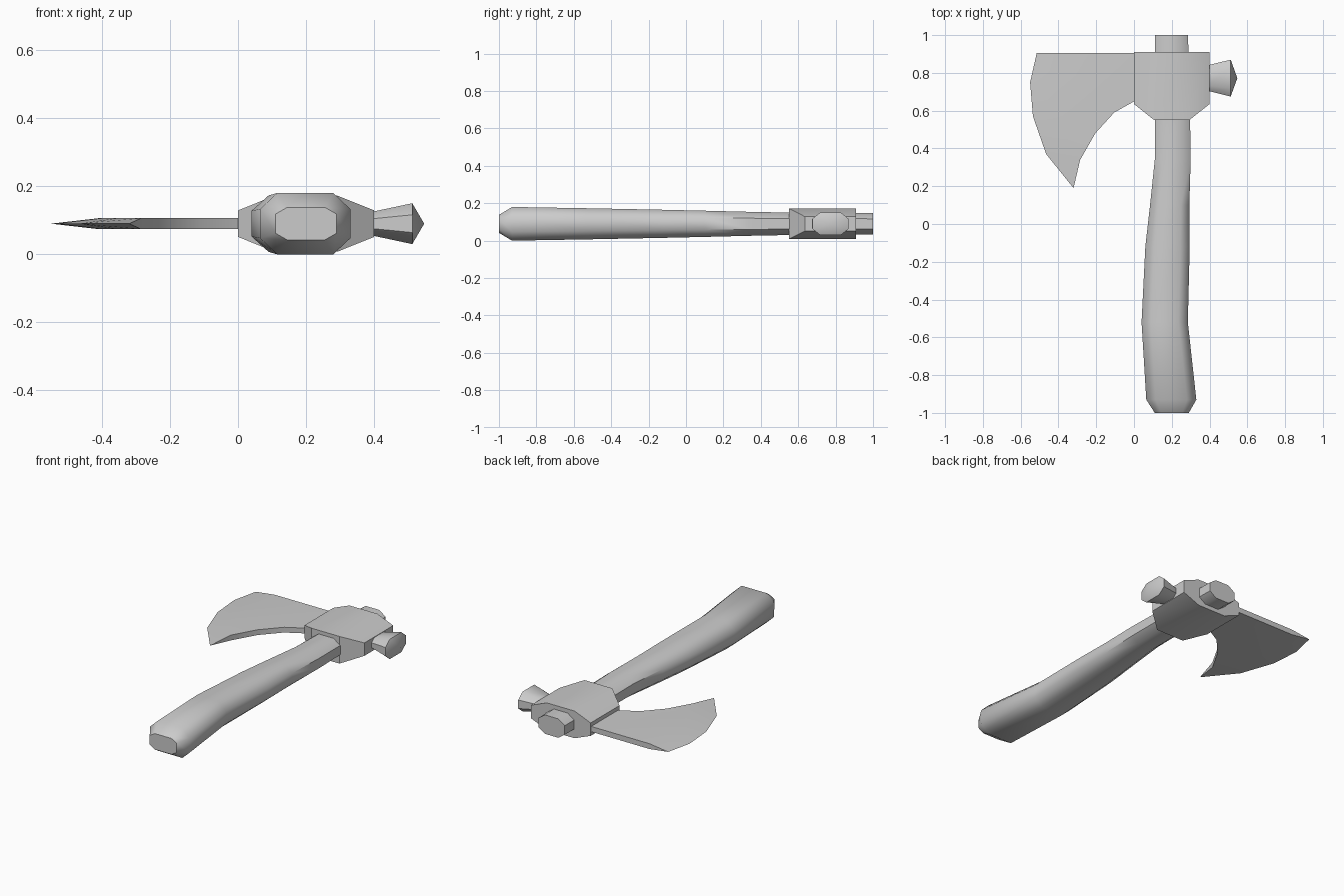
import bpy, bmesh
from math import radians

if "Cube" in bpy.data.objects:
    bpy.data.objects.remove(bpy.data.objects["Cube"])

ZC = 0.09  # mid-plane height of the whole axe


def finish(name, bm, angle):
    bmesh.ops.recalc_face_normals(bm, faces=bm.faces[:])
    me = bpy.data.meshes.new(name)
    bm.to_mesh(me)
    bm.free()
    ob = bpy.data.objects.new(name, me)
    bpy.context.collection.objects.link(ob)
    me.shade_smooth()
    me.set_sharp_from_angle(angle=radians(angle))
    return ob


def octagon(u0, u1, v0, v1, cu, cv):
    """Rectangle with cut corners."""
    return [(u0, v0 + cv), (u0, v1 - cv), (u0 + cu, v1), (u1 - cu, v1),
            (u1, v1 - cv), (u1, v0 + cv), (u1 - cu, v0), (u0 + cu, v0)]


def bridge(bm, a, b):
    n = len(a)
    for i in range(n):
        bm.faces.new((a[i], a[(i + 1) % n], b[(i + 1) % n], b[i]))


# Handle: octagonal sections (y, x0, x1, half height, x cut, z cut) along a gentle curve
sections = [
    (-1.00, 0.11, 0.29, 0.048, 0.035, 0.020),
    (-0.93, 0.065, 0.33, 0.090, 0.050, 0.047),
    (-0.52, 0.04, 0.285, 0.083, 0.050, 0.045),
    (-0.12, 0.06, 0.295, 0.075, 0.050, 0.042),
    (0.10, 0.085, 0.293, 0.070, 0.045, 0.038),
    (0.34, 0.11, 0.30, 0.064, 0.043, 0.034),
    (0.55, 0.11, 0.297, 0.060, 0.043, 0.032),
    (1.00, 0.11, 0.286, 0.057, 0.043, 0.030),
]
bm = bmesh.new()
rings = [[bm.verts.new((x, y, z)) for x, z in octagon(x0, x1, ZC - h, ZC + h, cx, cz)]
         for y, x0, x1, h, cx, cz in sections]
for a, b in zip(rings, rings[1:]):
    bridge(bm, a, b)
bm.faces.new(rings[0])
bm.faces.new(rings[-1])
finish("handle", bm, 50)

# Socket: octagonal block, its side corners cut back at the lower end
bm = bmesh.new()
prof = octagon(0.0, 0.40, 0.008, 0.172, 0.107, 0.043)
low = [bm.verts.new((x, 0.635 if x in (0.0, 0.40) else 0.55, z)) for x, z in prof]
top = [bm.verts.new((x, 0.91, z)) for x, z in prof]
bridge(bm, low, top)
bm.faces.new(top)
bm.faces.new((low[2], low[3], low[6], low[7]))
bm.faces.new((low[0], low[1], low[2], low[7]))
bm.faces.new((low[3], low[4], low[5], low[6]))
finish("head_socket", bm, 30)

# Blade: two flat cheeks tapering to a single sharp cutting edge
edge = [(-0.515, 0.905), (-0.55, 0.75), (-0.535, 0.57), (-0.465, 0.37), (-0.32, 0.19)]
cheek = [(-0.39, 0.905), (-0.41, 0.75), (-0.40, 0.60), (-0.355, 0.46), (-0.285, 0.34)]
beard = [(-0.205, 0.48), (-0.105, 0.59), (0.02, 0.66), (0.02, 0.905)]
bm = bmesh.new()
E = [bm.verts.new((x, y, ZC)) for x, y in edge]
up, dn = [[bm.verts.new((x, y, ZC + s * 0.016)) for x, y in cheek + beard] for s in (1, -1)]
for side in (up, dn):
    bm.faces.new(side)
    for i in range(4):
        bm.faces.new((E[i], E[i + 1], side[i + 1], side[i]))
for i in range(4, 8):
    bm.faces.new((up[i], up[i + 1], dn[i + 1], dn[i]))
bm.faces.new((up[8], up[0], dn[0], dn[8]))
bm.faces.new((up[0], E[0], dn[0]))
bm.faces.new((up[4], E[4], dn[4]))
finish("blade", bm, 30)

# Poll: flared octagonal stub with a low pointed face
bm = bmesh.new()
inner = [bm.verts.new((0.39, y, z)) for y, z in octagon(0.705, 0.84, 0.056, 0.124, 0.028, 0.02)]
outer = [bm.verts.new((0.512, y, z)) for y, z in octagon(0.675, 0.87, 0.03, 0.15, 0.042, 0.034)]
bridge(bm, inner, outer)
bm.faces.new(inner)
tip = bm.verts.new((0.547, 0.772, ZC))
for i in range(8):
    bm.faces.new((outer[i], outer[(i + 1) % 8], tip))
finish("poll", bm, 50)
